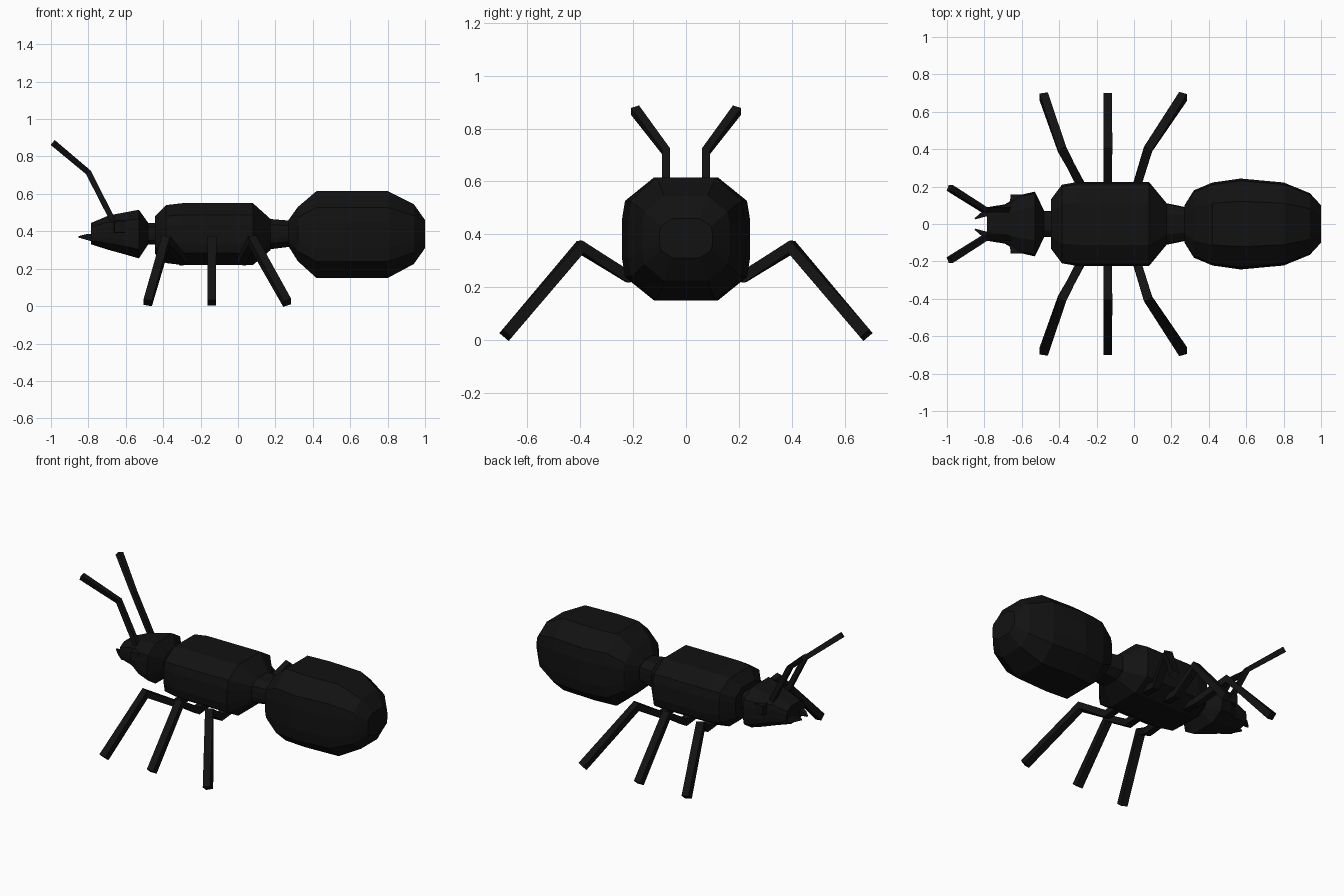
import bpy, bmesh
from mathutils import Vector

if "Cube" in bpy.data.objects:
    bpy.data.objects.remove(bpy.data.objects["Cube"])

black = bpy.data.materials.new("black_shell")
black.diffuse_color = (0.006, 0.006, 0.006, 1)
black.use_nodes = True
black.node_tree.nodes["Principled BSDF"].inputs["Base Color"].default_value = black.diffuse_color

# Half-profile corners of the faceted body section (y, z), turned into a full ring
QUARTER = [(0.5, 1), (0.95, 0.62), (1, 0.3)]
SECTION = (QUARTER + [(y, -z) for y, z in reversed(QUARTER)]
           + [(-y, -z) for y, z in QUARTER] + [(-y, z) for y, z in reversed(QUARTER)])


def loft(name, rings, mirror=False):
    bm = bmesh.new()
    loops = [[bm.verts.new(p) for p in ring] for ring in rings]
    n = len(loops[0])
    for a, b in zip(loops, loops[1:]):
        for i in range(n):
            j = (i + 1) % n
            bm.faces.new((a[i], a[j], b[j], b[i]))
    bm.faces.new(loops[0])
    bm.faces.new(loops[-1])
    bmesh.ops.recalc_face_normals(bm, faces=bm.faces)
    mesh = bpy.data.meshes.new(name)
    bm.to_mesh(mesh)
    bm.free()
    mesh.materials.append(black)
    ob = bpy.data.objects.new(name, mesh)
    bpy.context.collection.objects.link(ob)
    if mirror:
        mod = ob.modifiers.new("mirror", 'MIRROR')
        mod.use_axis = (False, True, False)
        mod.use_mirror_merge = False
    return ob


def body(name, stations):
    # stations: x, half width, bottom z, top z
    loft(name, [[(x, y * w, (lo + hi) / 2 + z * (hi - lo) / 2) for y, z in SECTION]
                for x, w, lo, hi in stations])


def limb(name, path, radii, side):
    # Square-section bar swept along a bent path, mirrored to the other side
    pts = [Vector(p) for p in path]
    rings = []
    for i, p in enumerate(pts):
        d_in = (p - pts[max(i - 1, 0)]).normalized()
        d_out = (pts[min(i + 1, len(pts) - 1)] - p).normalized()
        t = (d_in + d_out).normalized()
        u = (Vector(side) - t * t.dot(Vector(side))).normalized()
        v = t.cross(u)
        r = radii[i]
        rings.append([p + u * a * r + v * b * r for a, b in ((1, 1), (-1, 1), (-1, -1), (1, -1))])
    loft(name, rings, mirror=True)


# Abdomen, waist, thorax, neck, head
body("abdomen", [(0.27, 0.10, 0.32, 0.46), (0.32, 0.18, 0.24, 0.53), (0.42, 0.222, 0.15, 0.615),
                 (0.57, 0.243, 0.15, 0.615), (0.80, 0.222, 0.15, 0.615),
                 (0.94, 0.165, 0.225, 0.545), (1.0, 0.10, 0.31, 0.46)])
body("waist", [(0.12, 0.11, 0.31, 0.47), (0.18, 0.11, 0.305, 0.465), (0.30, 0.085, 0.32, 0.455)])
body("thorax", [(-0.445, 0.13, 0.28, 0.48), (-0.385, 0.21, 0.23, 0.54), (-0.30, 0.225, 0.22, 0.55),
                (0.08, 0.225, 0.22, 0.55), (0.175, 0.11, 0.30, 0.465)])
body("neck", [(-0.50, 0.07, 0.33, 0.445), (-0.43, 0.07, 0.33, 0.445)])
body("head", [(-0.785, 0.09, 0.33, 0.445), (-0.69, 0.105, 0.30, 0.485), (-0.61, 0.155, 0.278, 0.50),
              (-0.53, 0.173, 0.255, 0.515), (-0.48, 0.07, 0.33, 0.445)])

# Eyes
limb("eyes", [(-0.63, 0.10, 0.425), (-0.63, 0.158, 0.425)], [0.034, 0.03], (1, 0, 0))

# Pincers
limb("pincers", [(-0.76, 0.07, 0.365), (-0.81, 0.05, 0.37), (-0.85, 0.028, 0.37)],
     [0.022, 0.014, 0.004], (0, 0, 1))

# Antennae
limb("antennae", [(-0.67, 0.076, 0.46), (-0.80, 0.076, 0.715), (-0.985, 0.193, 0.87)],
     [0.015, 0.015, 0.017], (0, 1, 0))

# Legs: hip, knee and foot x for each pair
for name, hip_x, knee_x, foot_x in (("front_legs", -0.29, -0.385, -0.483),
                                    ("middle_legs", -0.14, -0.14, -0.14),
                                    ("rear_legs", 0.02, 0.075, 0.263)):
    limb(name, [(hip_x, 0.12, 0.25), (hip_x, 0.22, 0.24), (knee_x, 0.40, 0.352), (foot_x, 0.683, 0.018)],
         [0.022, 0.022, 0.024, 0.023], (1, 0, 0))
